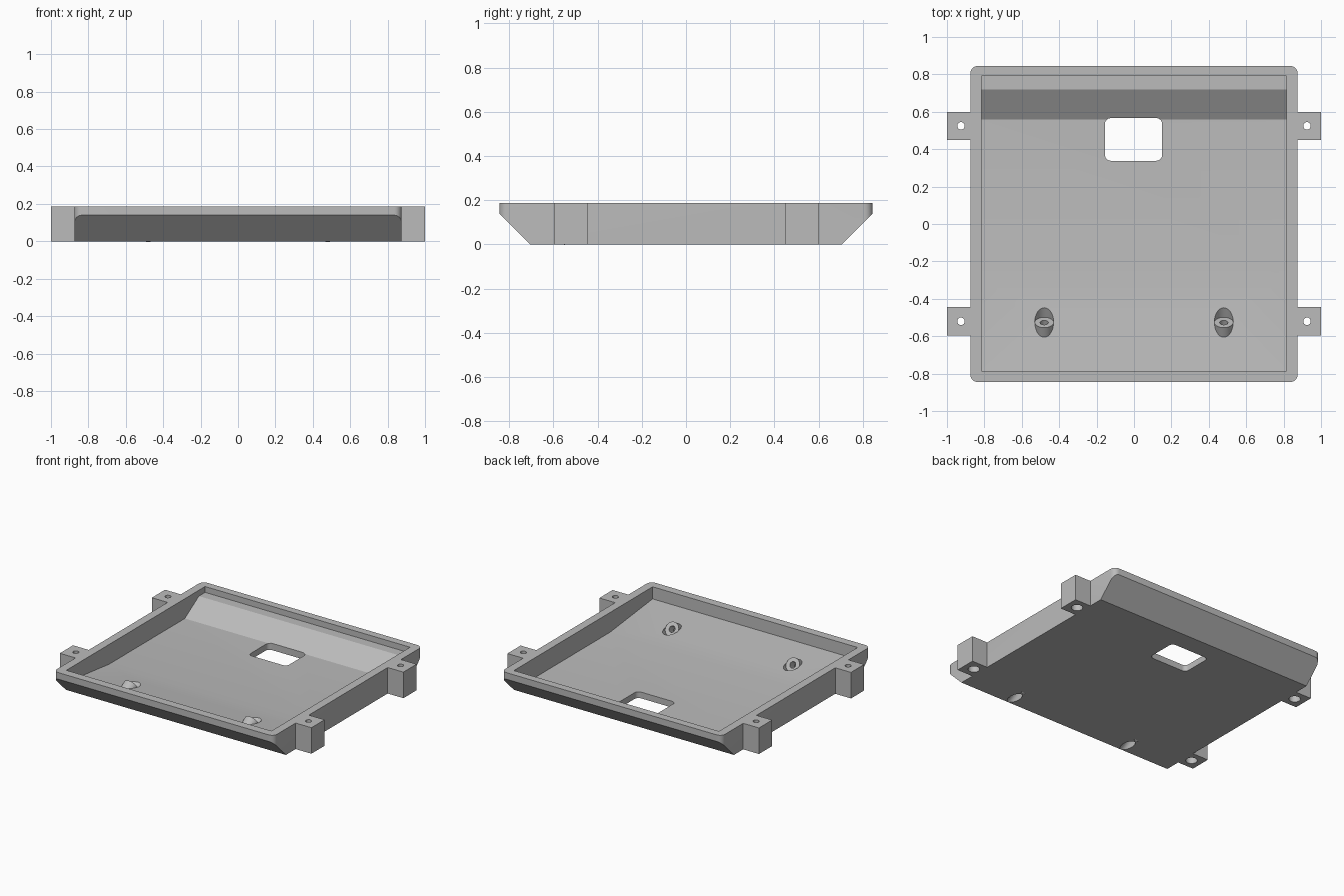
import bpy, bmesh, math
from mathutils import Matrix, Vector

cube = bpy.data.objects.get("Cube")
if cube:
    bpy.data.objects.remove(cube, do_unlink=True)

grey = bpy.data.materials.new("light_grey_plastic")
grey.use_nodes = True
COLOUR = (0.5, 0.5, 0.5, 1)
grey.diffuse_color = COLOUR
grey.node_tree.nodes["Principled BSDF"].inputs["Base Color"].default_value = COLOUR

TOP = 0.187          # rim height
SCREW_TILT = math.radians(57)


def finish(name, bm):
    bmesh.ops.recalc_face_normals(bm, faces=bm.faces)
    mesh = bpy.data.meshes.new(name)
    bm.to_mesh(mesh)
    bm.free()
    mesh.materials.append(grey)
    obj = bpy.data.objects.new(name, mesh)
    bpy.context.collection.objects.link(obj)
    return obj


def prism(name, points, offset):
    """Extrude a closed 3D outline along an offset."""
    bm = bmesh.new()
    face = bm.faces.new([bm.verts.new(p) for p in points])
    new = bmesh.ops.extrude_face_region(bm, geom=[face])["geom"]
    bmesh.ops.translate(bm, vec=Vector(offset),
                        verts=[v for v in new if isinstance(v, bmesh.types.BMVert)])
    return finish(name, bm)


def side_prism(name, profile, half_width):
    """Extrude a (y, z) side profile across x."""
    return prism(name, [(-half_width, y, z) for y, z in profile], (2 * half_width, 0, 0))


def rounded_block(name, x0, x1, y0, y1, z0, z1, radius, steps=6):
    corners = [(x1, y1, -1, -1), (x0, y1, 1, -1), (x0, y0, 1, 1), (x1, y0, -1, 1)]
    pts = []
    for quarter, (x, y, sx, sy) in enumerate(corners):
        for i in range(steps + 1):
            a = math.pi / 2 * (quarter + i / steps)
            pts.append((x + sx * radius + radius * math.cos(a),
                        y + sy * radius + radius * math.sin(a), z0))
    return prism(name, pts, (0, 0, z1 - z0))


def rod(name, origin, radius, start, end, tilt=0.0):
    """Cylinder along an axis leaning from z towards +y."""
    bm = bmesh.new()
    bmesh.ops.create_cone(bm, cap_ends=True, segments=32, radius1=radius,
                          radius2=radius, depth=end - start)
    place = (Matrix.Translation(origin) @ Matrix.Rotation(-tilt, 4, "X")
             @ Matrix.Translation((0, 0, (start + end) / 2)))
    bmesh.ops.transform(bm, matrix=place, verts=bm.verts)
    return finish(name, bm)


def combine(target, tool, operation):
    mod = target.modifiers.new(operation.lower(), "BOOLEAN")
    mod.operation = operation
    mod.solver = "EXACT"
    mod.object = tool
    bpy.context.view_layer.objects.active = target
    bpy.ops.object.modifier_apply(modifier=mod.name)
    bpy.data.objects.remove(tool, do_unlink=True)


# Outer shell: chamfered front and back, rounded corners
tray = side_prism("tray", [(-0.705, 0), (0.705, 0), (0.845, 0.14), (0.845, TOP),
                           (-0.845, TOP), (-0.845, 0.14)], 0.875)
combine(tray, rounded_block("corner_round", -0.875, 0.875, -0.845, 0.845,
                            -0.1, 0.3, 0.04), "INTERSECT")

# Cavity: rising front floor, flat middle, steep back ramp and ledge
combine(tray, side_prism("cavity", [(-0.785, 0.1), (-0.3, 0.045), (0.56, 0.045),
                                    (0.72, 0.145), (0.79, 0.145), (0.79, 0.3),
                                    (-0.785, 0.3)], 0.815), "DIFFERENCE")

# Cable window in the floor
combine(tray, rounded_block("window", -0.155, 0.15, 0.338, 0.566,
                            -0.1, 0.12, 0.03), "DIFFERENCE")

# Tilted screw seats: recess, boss, screw hole and head bore below
for x in (-0.48, 0.48):
    seat = Vector((x, -0.527, 0.071))
    combine(tray, rod("recess", seat, 0.051, 0, 0.15, SCREW_TILT), "DIFFERENCE")
    combine(tray, rod("boss", seat, 0.05, -0.06, 0, SCREW_TILT), "UNION")
    combine(tray, rod("screw_hole", seat, 0.022, -0.1, 0.05, SCREW_TILT), "DIFFERENCE")
    combine(tray, rod("head_bore", seat, 0.035, -0.3, -0.06, SCREW_TILT), "DIFFERENCE")

# Four side mounting lugs with counterbored holes
for side in (-1, 1):
    for label, y in (("front", -0.52), ("back", 0.525)):
        name = label + ("_left" if side > 0 else "_right") + "_lug"
        inner, outer = side * 0.875, side * 1.0
        lug = prism(name, [(inner, y - 0.075, 0), (outer, y - 0.075, 0),
                           (outer, y + 0.075, 0), (inner, y + 0.075, 0)], (0, 0, TOP))
        centre = Vector((side * 0.925, y, 0))
        combine(lug, rod("bolt_hole", centre, 0.02, -0.1, 0.3), "DIFFERENCE")
        combine(lug, rod("bolt_bore", centre, 0.038, -0.1, 0.1), "DIFFERENCE")

# Smooth the bores and corners, keep hard edges
for obj in bpy.context.collection.objects:
    if obj.type == "MESH" and (obj == tray or obj.name.endswith("_lug")):
        bpy.ops.object.select_all(action="DESELECT")
        obj.select_set(True)
        bpy.context.view_layer.objects.active = obj
        bpy.ops.object.shade_smooth_by_angle(angle=math.radians(20))
